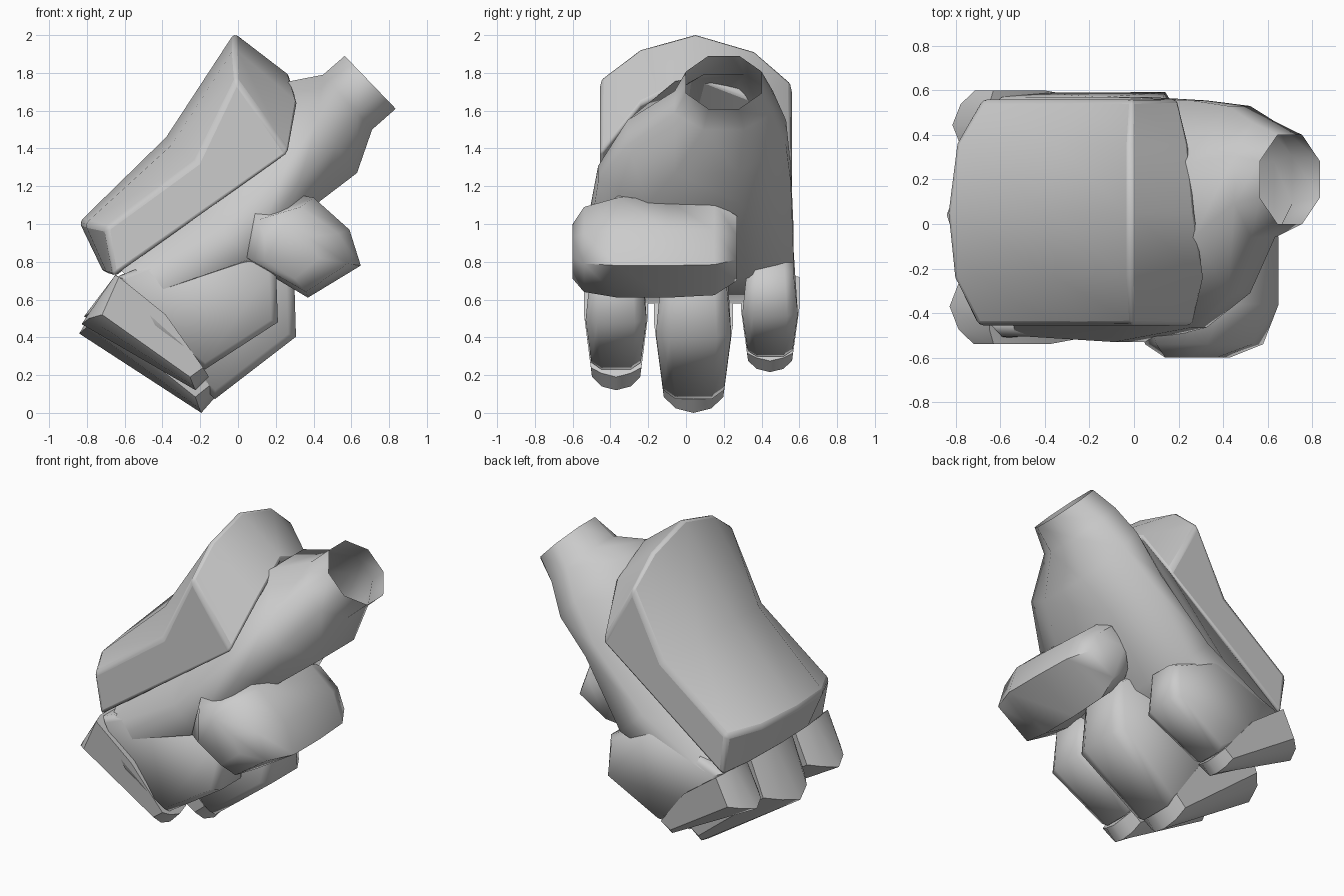
import bpy, bmesh, math

if "Cube" in bpy.data.objects:
    bpy.data.objects.remove(bpy.data.objects["Cube"])


def loft(name, rings, cap_start=True, cap_end=True, bevel=0.0, angle=38):
    """Skin a list of closed rings that all have the same point count."""
    bm = bmesh.new()
    vr = [[bm.verts.new(p) for p in r] for r in rings]
    n = len(rings[0])
    for a, b in zip(vr, vr[1:]):
        for i in range(n):
            j = (i + 1) % n
            bm.faces.new((a[i], a[j], b[j], b[i]))
    if cap_start:
        bm.faces.new(vr[0][::-1])
    if cap_end:
        bm.faces.new(vr[-1])
    bmesh.ops.recalc_face_normals(bm, faces=bm.faces[:])
    me = bpy.data.meshes.new(name)
    bm.to_mesh(me)
    bm.free()
    ob = bpy.data.objects.new(name, me)
    bpy.context.collection.objects.link(ob)
    bpy.ops.object.select_all(action='DESELECT')
    ob.select_set(True)
    bpy.context.view_layer.objects.active = ob
    if bevel:
        m = ob.modifiers.new("edge_bevel", 'BEVEL')
        m.width = bevel
        m.segments = 2
        m.angle_limit = math.radians(35)
    bpy.ops.object.shade_smooth_by_angle(angle=math.radians(angle))
    return ob


def at_y(y, profile):
    return [(x, y, z) for x, z in profile]


def scaled(profile, s):
    cx = sum(p[0] for p in profile) / len(profile)
    cz = sum(p[1] for p in profile) / len(profile)
    return [(cx + (x - cx) * s, cz + (z - cz) * s) for x, z in profile]


def octagon(upper, lower, y0, y1, k, vt):
    """Eight-sided section between two xz points; vt is the shoulder height."""
    cx, cz = (upper[0] + lower[0]) / 2, (upper[1] + lower[1]) / 2
    hx, hz = upper[0] - cx, upper[1] - cz
    cy, hy = (y0 + y1) / 2, (y1 - y0) / 2
    pts = [(1, vt), (k, 1), (-k, 1), (-1, vt), (-1, -k), (-k, -1), (k, -1), (1, -k)]
    return [(cx + hx * v, cy + hy * u, cz + hz * v) for u, v in pts]


# Hand body, from the open wrist to the knuckles
loft("hand_body", [
    octagon((0.565, 1.89), (0.835, 1.61), 0.0, 0.4, 0.41, 0.41),
    octagon((0.45, 1.79), (0.71, 1.50), -0.06, 0.46, 0.41, 0.41),
    octagon((0.27, 1.755), (0.63, 1.27), -0.31, 0.53, 0.40, 0.15),
    octagon((0.06, 1.55), (0.42, 1.11), -0.465, 0.555, 0.48, -0.1),
    octagon((-0.28, 1.15), (0.17, 0.72), -0.53, 0.57, 0.55, 0.15),
    octagon((-0.64, 0.78), (-0.46, 0.58), -0.50, 0.57, 0.60, 0.2),
], cap_start=False, angle=65)

# Armour plate over the back of the hand
loft("back_plate", [
    at_y(-0.455, [(0.27, 1.37), (-0.01, 1.77), (-0.22, 1.33), (-0.70, 0.98), (-0.66, 0.72)]),
    at_y(-0.24, [(0.32, 1.64), (-0.02, 1.93), (-0.35, 1.42), (-0.81, 1.00), (-0.69, 0.73)]),
    at_y(0.05, [(0.28, 1.78), (-0.02, 2.01), (-0.38, 1.46), (-0.84, 1.01), (-0.71, 0.74)]),
    at_y(0.36, [(0.25, 1.66), (-0.02, 1.92), (-0.35, 1.42), (-0.80, 1.00), (-0.69, 0.73)]),
    at_y(0.56, [(0.20, 1.35), (-0.01, 1.75), (-0.22, 1.33), (-0.68, 0.98), (-0.65, 0.72)]),
], bevel=0.022, angle=35)

# Curled fingers: soft inner segment plus faceted knuckle cap
PAD = [(-0.64, 0.72), (-0.46, 0.45), (-0.17, 0.23), (0.22, 0.48), (0.21, 0.76), (-0.12, 0.93)]
CAP_SIDE = [(-0.63, 0.72), (-0.72, 0.52), (-0.25, 0.19), (-0.18, 0.24), (-0.38, 0.52)]
CAP_NEAR = [(-0.65, 0.73), (-0.79, 0.50), (-0.23, 0.14), (-0.16, 0.21), (-0.38, 0.52)]
CAP_MID = [(-0.65, 0.73), (-0.83, 0.47), (-0.22, 0.12), (-0.15, 0.19), (-0.38, 0.52)]


def finger(tag, yc, w, cap_scale, pad_scale):
    def place(profile, f, scale, pad):
        ring = []
        for x, z in profile:
            taper = 0.75 + 0.25 * min(1, max(0, (z - 0.2) / 0.28))
            if pad:
                taper = 0.8 if z > 0.6 else taper * 0.95
            ring.append((-0.65 + (x + 0.65) * scale[0], yc + f * w * taper,
                         0.72 + (z - 0.72) * scale[1]))
        return ring
    pads = [(-1, 0.9), (-0.62, 1.0), (0.62, 1.0), (1, 0.9)]
    loft("finger_pad_" + tag,
         [place(scaled(PAD, s), f, pad_scale, True) for f, s in pads], angle=70)
    caps = [(-1, CAP_SIDE), (-0.6, CAP_NEAR), (0, CAP_MID), (0.6, CAP_NEAR), (1, CAP_SIDE)]
    loft("knuckle_cap_" + tag, [place(p, f, cap_scale, False) for f, p in caps], angle=35)


finger("near", -0.37, 0.17, (0.99, 1.0), (0.99, 1.0))
finger("middle", 0.04, 0.21, (1.06, 1.2), (1.10, 1.32))
finger("far", 0.445, 0.155, (0.92, 0.84), (0.95, 0.86))

# Thumb folded across the palm, swelling into its base on the near side
THUMB = [(0.39, 1.13), (0.58, 0.97), (0.65, 0.78), (0.37, 0.61), (0.20, 0.77), (0.24, 0.98)]
loft("thumb", [
    at_y(-0.60, [(0.25, 1.00), (0.37, 0.93), (0.43, 0.82), (0.30, 0.71), (0.14, 0.81), (0.14, 0.94)]),
    at_y(-0.54, [(0.33, 1.09), (0.53, 0.95), (0.58, 0.79), (0.36, 0.64), (0.05, 0.82), (0.10, 1.02)]),
    at_y(-0.36, [(0.40, 1.14), (0.59, 0.97), (0.65, 0.78), (0.37, 0.61), (0.00, 0.83), (0.05, 1.20)]),
    at_y(-0.10, THUMB),
    at_y(0.15, scaled(THUMB, 0.95)),
    at_y(0.27, scaled(THUMB, 0.66)),
], angle=65)
